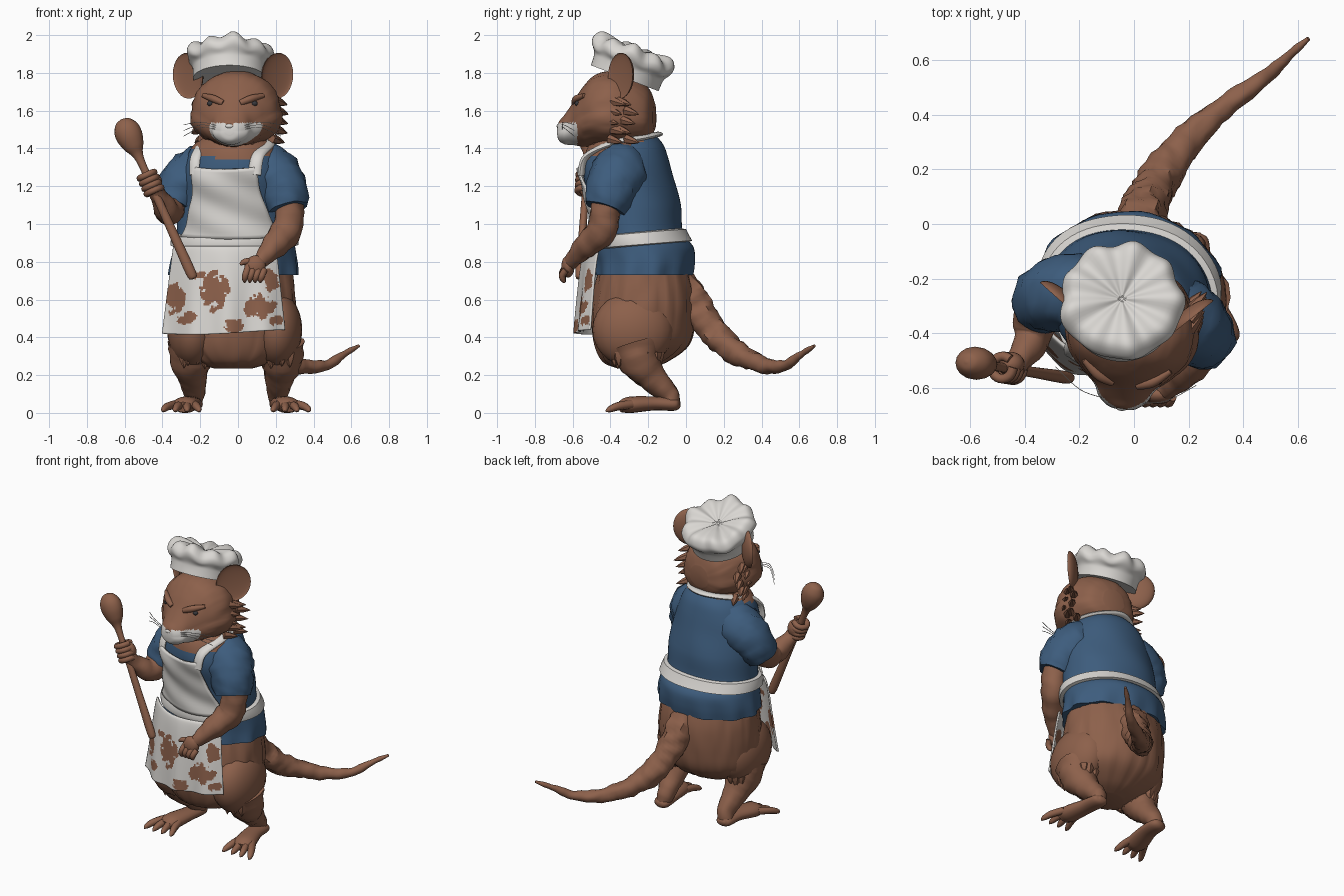
import bpy, bmesh, random
from math import sin, cos, pi, radians, asin
from mathutils import Vector, Matrix, noise

if "Cube" in bpy.data.objects:
    bpy.data.objects.remove(bpy.data.objects["Cube"])

random.seed(4)

def material(name, r, g, b):
    m = bpy.data.materials.new(name)
    m.diffuse_color = (r, g, b, 1)
    m.use_nodes = True
    m.node_tree.nodes["Principled BSDF"].inputs["Base Color"].default_value = m.diffuse_color
    return m

FUR = material("brown_fur", .265, .118, .07)
BLUE = material("blue_cloth", .047, .108, .205)
WHITE = material("white_cloth", .70, .68, .65)
WOOD = material("brown_wood", .27, .12, .07)
DARK = material("dark_eye", .04, .04, .045)

# ---------- helpers ----------
def smooth(rows, n=6):
    """Catmull-Rom interpolation of rows of numbers."""
    out = []
    for i in range(len(rows) - 1):
        p = [rows[max(0, min(len(rows) - 1, i + k))] for k in (-1, 0, 1, 2)]
        for k in range(n):
            t = k / n
            out.append([.5 * (2*b + (c-a)*t + (2*a-5*b+4*c-d)*t*t + (3*b-a-3*c+d)*t**3)
                        for a, b, c, d in zip(*p)])
    return out + [list(rows[-1])]

def loft(name, rings, mats, wrap=True, caps=True, rule=None, thick=0):
    """Skin a list of equal point rings."""
    n = len(rings[0])
    faces = [(i*n + j, i*n + (j+1) % n, (i+1)*n + (j+1) % n, (i+1)*n + j)
             for i in range(len(rings) - 1) for j in range(n if wrap else n - 1)]
    if wrap and caps:
        faces += [tuple(range(n))[::-1], tuple(range((len(rings)-1)*n, len(rings)*n))]
    me = bpy.data.meshes.new(name)
    me.from_pydata([tuple(p) for r in rings for p in r], [], faces)
    for m in mats:
        me.materials.append(m)
    if rule:
        for p in me.polygons:
            p.material_index = rule(p.center)
    bm = bmesh.new()
    bm.from_mesh(me)
    bmesh.ops.recalc_face_normals(bm, faces=bm.faces)
    bm.to_mesh(me)
    bm.free()
    ob = bpy.data.objects.new(name, me)
    bpy.context.collection.objects.link(ob)
    if thick:
        s = ob.modifiers.new("thickness", 'SOLIDIFY')
        s.thickness, s.offset = thick, 0
    return ob

def tube(name, rows, mat, sides=16, flat=(1, 1), ref=None, n=6, rough=0):
    """Round limb through rows of x, y, z, radius."""
    rows = smooth(rows, n)
    pts = [Vector(r[:3]) for r in rows]
    nrm, rings = Vector(ref) if ref else None, []
    for i, p in enumerate(pts):
        t = (pts[min(i+1, len(pts)-1)] - pts[max(i-1, 0)]).normalized()
        nrm = nrm or t.orthogonal()
        nrm = (nrm - t * nrm.dot(t)).normalized()
        side, r = t.cross(nrm), max(.001, rows[i][3])
        ring = []
        for j in range(sides):
            a = 2*pi*j/sides
            d = side*cos(a)*flat[0] + nrm*sin(a)*flat[1]
            ring.append(p + d * r * (1 + rough*noise.noise((p + d*r)*22)))
        rings.append(ring)
    return loft(name, rings, [mat])

def blob(name, loc, size, mat, rot=None, dent=False):
    """Ellipsoid, optionally cupped on its -y side."""
    rings = []
    for i in range(15):
        b = pi * (i + .02) / 14.04
        ring = []
        for j in range(24):
            p = Vector((sin(b)*cos(2*pi*j/24), sin(b)*sin(2*pi*j/24), cos(b)))
            if dent and p.y < 0:
                p.y *= -.35
            p = Vector(p[k]*size[k] for k in range(3))
            ring.append(Vector(loc) + (rot @ p if rot else p))
        rings.append(ring)
    return loft(name, rings, [mat])

def tuft(name, p, d, r):
    """Short pointed lock of fur."""
    p, d = Vector(p), Vector(d)
    tube(name, [(*p, r), (*(p + d*.5), r*.7), (*(p + d), .001)], FUR, 6, n=2)

# ---------- shirt ----------
TORSO = smooth([(.73, -.22, .34, .255), (.80, -.215, .335, .26), (.88, -.225, .32, .265),
                (.95, -.25, .305, .235), (1.1, -.265, .30, .235), (1.25, -.305, .285, .235),
                (1.35, -.315, .255, .22), (1.42, -.315, .215, .195), (1.47, -.31, .145, .15)])

def on_torso(s, z, off=0):
    """Point at angle s from the front and height z, pushed out by off."""
    i = max(k for k in range(len(TORSO) - 1) if TORSO[k][0] <= max(z, .73))
    a, b = TORSO[i], TORSO[i+1]
    t = max(0, min(1, (z - a[0]) / (b[0] - a[0])))
    cy, rx, ry = (a[k] + (b[k]-a[k])*t for k in (1, 2, 3))
    k = 1 + .03*sin(11*s)*max(0, (.87 - z)/.14) + .008*sin(5*s + z*14)
    x, y = (rx*k + off)*sin(s), -(ry*k + off)*cos(s)
    w = -.05 - .2*min(1, max(0, (z - .8)/.5))
    return Vector((x*cos(w) - y*sin(w) - .02, x*sin(w) + y*cos(w) + cy, z))

loft("shirt", [[on_torso(2*pi*j/64, .73 + .74*i/40) for j in range(64)] for i in range(41)],
     [BLUE, FUR], rule=lambda c: int(c.z > 1.412 + .33*(c.y + .32)))
SLEEVES = {"left": [(-.10, -.28, 1.31, .13), (-.21, -.255, 1.265, .145), (-.305, -.265, 1.19, .13),
                    (-.345, -.30, 1.09, .105)],
           "right": [(.08, -.32, 1.31, .13), (.165, -.35, 1.27, .15), (.235, -.395, 1.18, .135),
                     (.265, -.43, 1.08, .108)]}
for k, rows in SLEEVES.items():
    tube(k + "_sleeve", rows, BLUE, 24, rough=.12)

# ---------- hips, legs and feet ----------
HIPS = smooth([(.235, -.28, .10, .08), (.27, -.27, .20, .17), (.36, -.235, .30, .25), (.5, -.225, .33, .275),
               (.65, -.22, .325, .265), (.8, -.22, .30, .23)])
def hip_ring(z, cy, rx, ry):
    ring = []
    for j in range(72):
        c, s = cos(2*pi*j/72), sin(2*pi*j/72)
        k = 1 + .045*noise.noise((c*9, s*9, z*5))
        ring.append((rx*c*k - .025, cy + ry*s*k, z))
    return ring
loft("hips", [hip_ring(*r) for r in HIPS], [FUR])
for side, x, out in (("left", -.24, -1), ("right", .205, 1)):
    blob(side + "_thigh", (x, -.28, .44), (.135, .215, .2), FUR)
    x = x + .015*(out > 0)
    tube(side + "_shin", [(x, -.27, .36, .135), (x + out*.01, -.24, .27, .11), (x, -.175, .185, .077),
                          (x - out*.01, -.095, .1, .055), (x, -.075, .05, .045)], FUR, rough=.12)
    tube(side + "_foot", [(x, -.03, .045, .02), (x, -.06, .045, .048), (x + out*.01, -.17, .05, .053),
                          (x + out*.04, -.3, .042, .062), (x + out*.05, -.35, .03, .04)],
         FUR, flat=(1.1, .7), ref=(0, 0, 1))
    for i in range(4):
        q = i - 1.5
        tube(side + "_toe", [(x + out*.04 + q*.032, -.29, .045, .024), (x + out*.055 + q*.05, -.36, .035, .022),
                             (x + out*.06 + q*.062, -.405, .018, .016), (x + out*.06 + q*.064, -.425, .008, .004)],
             FUR, 8, n=3)
    for i in range(14):                       # ragged fur at the knee
        a = 2*pi*i/14 + random.uniform(-.2, .2)
        tuft("knee_tuft", (x + .085*cos(a), -.26 + .115*sin(a), .32),
             (.004*cos(a), .004*sin(a), random.uniform(-.09, -.06)), .035)

# ---------- tail ----------
tube("tail", [(0, -.08, .74, .09), (.03, .03, .6, .09), (.06, .105, .48, .078), (.115, .2, .37, .073),
              (.2, .31, .295, .058), (.33, .43, .248, .042), (.46, .52, .25, .029), (.56, .61, .31, .019),
              (.64, .68, .355, .008)], FUR, rough=.25, n=8)

# ---------- head ----------
TURN = Matrix.Translation((0, -.33, 0)) @ Matrix.Rotation(-.13, 4, 'Z') @ Matrix.Translation((0, .33, 0))
HEAD = smooth([(-.165, 1.57, .07, .07), (-.2, 1.58, .15, .14), (-.29, 1.60, .205, .19), (-.39, 1.605, .235, .205),
               (-.48, 1.60, .215, .19), (-.55, 1.565, .16, .155), (-.6, 1.53, .108, .112),
               (-.645, 1.50, .085, .078), (-.675, 1.492, .05, .05), (-.683, 1.492, .02, .02)], 8)
def head_ring(y, cz, rx, rz):
    ring = []
    for j in range(64):
        c, s = cos(2*pi*j/64), sin(2*pi*j/64)
        w = 1 + .22*max(0, -s)*(1 - max(0, -s))*2       # full cheeks low down
        k = 1 + .03*noise.noise((c*5, y*9, s*9))*(y > -.53)
        ring.append(TURN @ Vector((rx*c*w*k, y, cz + rz*s*k)))
    return ring
loft("head", [head_ring(*r) for r in HEAD], [FUR, WHITE],
     rule=lambda c: int(c.y < -.575 and c.z < 1.535 - .02*(abs(c.x + .045) < .02)))
tube("neck", [(-.01, -.33, 1.36, .15), (-.01, -.345, 1.45, .162), (0, -.36, 1.56, .17)], FUR, 24, rough=.15)
blob("nose", TURN @ Vector((0, -.672, 1.518)), (.024, .016, .014), WHITE)
for o in (-1, 1):
    R = TURN.to_3x3()
    blob("eye", TURN @ Vector((o*.118, -.562, 1.638)), (.017, .014, .014), DARK)
    tube("brow", [(*(TURN @ Vector(p)), r) for p, r in (((o*.045, -.588, 1.64), .016),
         ((o*.1, -.568, 1.663), .02), ((o*.16, -.52, 1.68), .012))], FUR, 10)
    blob("ear", TURN @ Vector((o*.24 - .03, -.32, 1.785)), (.105, .042, .122), FUR,
         R @ Matrix.Rotation(o*.7 + .1, 3, 'Z') @ Matrix.Rotation(o*.2, 3, 'Y'), True)
    for i in range(10):                       # cheek fur
        y, z = -.29 - .07*(i % 2) - .02*(i % 3), 1.45 + .05*(i // 2)
        tuft("cheek_tuft", TURN @ Vector((o*(.205 - .02*(i < 2)), y, z)),
             R @ Vector((o*.05, .075, -.02)), .026)
    for i in range(3):                        # whiskers
        tube("whisker", [(*(TURN @ Vector(p)), .0018) for p in ((o*.07, -.65, 1.5 + .01*i),
             (o*.16, -.63, 1.51 + .015*i), (o*.26, -.56, 1.465 + .03*i))], WHITE, 4)

# ---------- hat ----------
TILT = Matrix.Translation((-.045, -.325, 1.772)) @ Matrix.Rotation(radians(-21), 4, 'X')
HAT = smooth([(.192, 0, 0), (.194, .045, 0), (.2, .07, .2), (.222, .1, .8), (.222, .135, 1),
              (.187, .172, 1), (.11, .168, .6), (.04, .15, .3), (.002, .14, 0)], 4)
def hat_point(r, z, k, a):
    f = .6*cos(9*a) + .5*cos(5*a + 1)
    r *= 1 + .05*k*f
    return TILT @ Vector((r*cos(a), r*sin(a), z + .012*k*cos(9*a + .6) + .008*k*cos(4*a)))
loft("hat", [[hat_point(*row, 2*pi*j/90) for j in range(90)] for row in HAT], [WHITE])

# ---------- apron ----------
def bib(u, v):
    z = .92 + .37*v
    w = .235 - .068*v - .025*sin(pi*v)
    return on_torso(asin(max(-1, min(1, u*w/.29))), z + .012*u*u, .022 + .006*sin(v*12 + u*3))
loft("apron_bib", [[bib(-1 + j/12, i/20) for j in range(25)] for i in range(21)], [WHITE],
     wrap=False, thick=.012)

STAINS = ((-.12, .645, .085, .11), (.11, .56, .085, .07), (-.33, .6, .055, .08), (-.02, .46, .06, .04),
          (.17, .7, .04, .06), (-.2, .73, .04, .03), (-.27, .5, .06, .035), (.2, .49, .04, .03))
def stained(c):
    k = .8*noise.noise(c*26) + .5*noise.noise(c*55)
    return int(any(((c.x-x)/a)**2 + ((c.z-z)/b)**2 < .8 + k for x, z, a, b in STAINS))
def skirt(u, v):
    x = (-.34 - .06*v)*(1-u) + (.2 + .048*v)*u
    q = (x + .05)/.32
    y = -.525 - .055*v**.5 + (.12 - .05*v + (.08 if q < 0 else 0))*q*q + .012*v*sin(x*32)
    return Vector((x, y, .88 - .46*v - .02*v*sin(u*3)*(1-u) + .02*v*u))
loft("apron_skirt", [[skirt(j/90, i/64) for j in range(91)] for i in range(65)], [WHITE, FUR],
     wrap=False, rule=stained, thick=.01)
loft("apron_waistband", [[on_torso(2*pi*j/64, .865 + z - .022*cos(2*pi*j/64) + .02, off) for j in range(64)]
                         for z, off in ((0, .0), (.005, .022), (.035, .028), (.065, .022), (.07, .0))],
     [WHITE], caps=False)
# neck loop running from one bib corner round the nape to the other
LOOP = [(*on_torso(-.57, 1.26, .02), .03), (*on_torso(-.66, 1.35, .014), .03), (-.185, -.36, 1.425, .03),
        (-.16, -.23, 1.455, .028), (-.02, -.15, 1.475, .028), (.13, -.24, 1.455, .028), (.165, -.38, 1.43, .032),
        (*on_torso(.72, 1.36, .014), .034), (*on_torso(.56, 1.26, .02), .036)]
tube("apron_neck_loop", LOOP, WHITE, 12, flat=(1, .5), ref=(-.4, -.9, .2))

# ---------- spoon ----------
A, B = Vector((-.615, -.505, 1.555)), Vector((-.235, -.565, .71))
D = B - A
tube("wooden_spoon", [(*(A + D*t), r) for t, r in ((0, .005), (.012, .038), (.055, .066), (.11, .07), (.17, .054),
     (.22, .03), (.28, .021), (.4, .021), (.7, .024), (.96, .027), (1, .012))], WOOD, 16, flat=(1, .85), ref=(0, -1, 0))

# ---------- arms and hands ----------
tube("left_arm", [(-.34, -.27, 1.2, .08), (-.36, -.33, 1.09, .08), (-.375, -.42, 1.075, .068),
                  (-.42, -.5, 1.15, .046), (-.44, -.535, 1.2, .04)], FUR, rough=.15)
G = A + D*.4
blob("left_palm", G + Vector((.012, .015, .0)), (.05, .045, .058), FUR)
AX = D.normalized()
U = AX.cross(Vector((0, 1, 0))).normalized()
W = AX.cross(U)
for i in range(4):
    C = G + AX*(-.045 + .03*i)
    tube("left_finger", [(*(C + (U*cos(a) + W*sin(a))*.042), .018) for a in
                         [pi*k/4 for k in range(8)]], FUR, 8, n=3)
tube("right_arm", [(.265, -.42, 1.15, .08), (.27, -.43, 1.04, .078), (.255, -.45, .96, .08),
                   (.19, -.53, .885, .066), (.135, -.59, .82, .045), (.105, -.61, .79, .04)], FUR, rough=.15)
blob("right_palm", (.09, -.625, .775), (.055, .035, .06), FUR, Matrix.Rotation(.5, 3, 'Y'))
for i in range(4):
    x = .043 + .028*i
    tube("right_finger", [(x + .012, -.635, .775 - .006*i, .018), (x, -.655, .74 - .004*i, .018),
                          (x - .008, -.65, .71 - .002*i, .015), (x - .008, -.64, .69, .005)], FUR, 8, n=3)
tube("right_thumb", [(.08, -.62, .80, .02), (.035, -.635, .80, .017), (.012, -.64, .785, .007)], FUR, 8, n=3)

# ---------- shading ----------
for ob in bpy.data.objects:
    ob.select_set(True)
    bpy.context.view_layer.objects.active = ob
bpy.ops.object.shade_smooth_by_angle(angle=radians(50))
